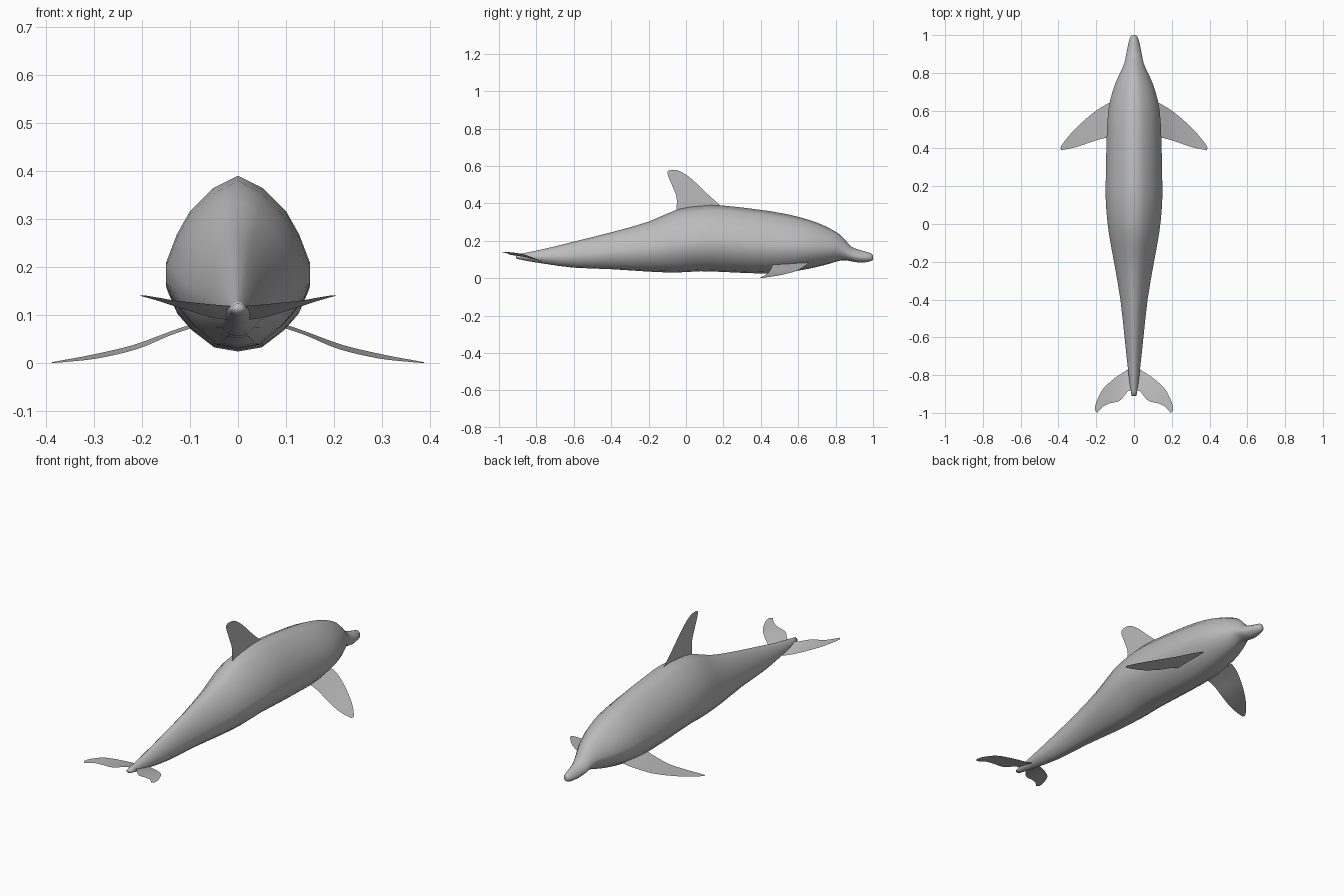
import bpy, bmesh
from mathutils import Vector

if "Cube" in bpy.data.objects:
    bpy.data.objects.remove(bpy.data.objects["Cube"])

grey = bpy.data.materials.new("dolphin grey")
grey.diffuse_color = (0.5, 0.5, 0.5, 1)
grey.use_nodes = True
grey.node_tree.nodes["Principled BSDF"].inputs["Base Color"].default_value = grey.diffuse_color


def finish(name, bm):
    mesh = bpy.data.meshes.new(name)
    bm.to_mesh(mesh)
    bm.free()
    mesh.materials.append(grey)
    for p in mesh.polygons:
        p.use_smooth = True
    obj = bpy.data.objects.new(name, mesh)
    bpy.context.collection.objects.link(obj)
    return obj


def smooth_path(pts, steps):
    """Catmull-Rom curve through the points."""
    pts = [Vector(p) for p in pts]
    out = []
    for i in range(len(pts) - 1):
        a, b, c = pts[max(i - 1, 0)], pts[i], pts[i + 1]
        d = pts[min(i + 2, len(pts) - 1)]
        for s in range(steps):
            t = s / steps
            out.append(0.5 * (2 * b + (c - a) * t + (2 * a - 5 * b + 4 * c - d) * t * t
                              + (3 * b - a - 3 * c + d) * t ** 3))
    return out + [pts[-1]]


# Body stations: (y, half width, bottom z, top z), beak to tail
stations = [
    (1.0, .008, .10, .122), (.985, .022, .089, .135), (.93, .035, .083, .150),
    (.885, .044, .090, .168), (.855, .050, .095, .200), (.82, .064, .093, .235),
    (.77, .088, .078, .265), (.70, .114, .060, .297), (.60, .136, .040, .328),
    (.45, .145, .024, .358), (.20, .150, .033, .388), (.08, .147, .037, .386),
    (-.05, .133, .030, .366), (-.20, .106, .035, .302), (-.40, .072, .048, .245),
    (-.60, .050, .056, .195), (-.75, .034, .076, .158), (-.85, .022, .092, .137),
    (-.91, .013, .105, .125)]
# Half cross-section: (width fraction, height fraction)
half = [(0, 1), (.35, .925), (.67, .79), (.85, .655), (1, .49),
        (1, .365), (.87, .235), (.67, .135), (.34, .025)]
section = half + [(0, 0)] + [(-w, h) for w, h in half[:0:-1]]

# Body: lofted closed skin
bm = bmesh.new()
rings = []
for y, w, lo, hi in smooth_path(stations, 2):
    rings.append([bm.verts.new((w * a, y, lo + (hi - lo) * h)) for a, h in section])
n = len(section)
for r, s in zip(rings, rings[1:]):
    for i in range(n):
        bm.faces.new((r[i], r[(i + 1) % n], s[(i + 1) % n], s[i]))
bm.faces.new(rings[0])
bm.faces.new(rings[-1])
bmesh.ops.recalc_face_normals(bm, faces=bm.faces)
finish("body", bm)


def fin(name, leading, trailing, side=1):
    """Thin sheet spanning a leading and a trailing edge, root to tip."""
    bm = bmesh.new()
    rows = []
    for a, b in zip(smooth_path(leading, 4), smooth_path(trailing, 4)):
        rows.append([bm.verts.new((p.x * side, p.y, p.z))
                     for p in (a.lerp(b, t / 3) for t in range(4))])
    for r, s in zip(rows, rows[1:]):
        for i in range(3):
            quad = (r[i], r[i + 1], s[i + 1], s[i])
            bm.faces.new(quad if side < 0 else quad[::-1])
    bm.normal_update()
    return finish(name, bm)


# Dorsal fin on the centre line
fin("dorsal_fin",
    [(0, .20, .375), (0, .12, .445), (0, .03, .53), (0, -.035, .573), (0, -.085, .579)],
    [(0, -.052, .355), (0, -.05, .43), (0, -.072, .49), (0, -.095, .545), (0, -.10, .570)])

# Paired flippers and tail flukes
for side, label in ((1, "right"), (-1, "left")):
    fin(label + "_flipper",
        [(.09, .655, .083), (.14, .637, .066), (.22, .585, .037), (.31, .505, .016),
         (.37, .435, .005), (.39, .405, .001)],
        [(.09, .46, .075), (.14, .458, .058), (.21, .44, .029), (.29, .412, .010),
         (.35, .397, .003), (.385, .392, 0)], side)
    fin(label + "_fluke",
        [(0, -.75, .092), (.04, -.775, .092), (.10, -.815, .108), (.165, -.875, .129),
         (.20, -.945, .139), (.208, -.985, .141)],
        [(0, -.885, .118), (.03, -.885, .120), (.075, -.935, .124), (.13, -.95, .130),
         (.165, -.968, .136), (.195, -1.0, .141)], side)
